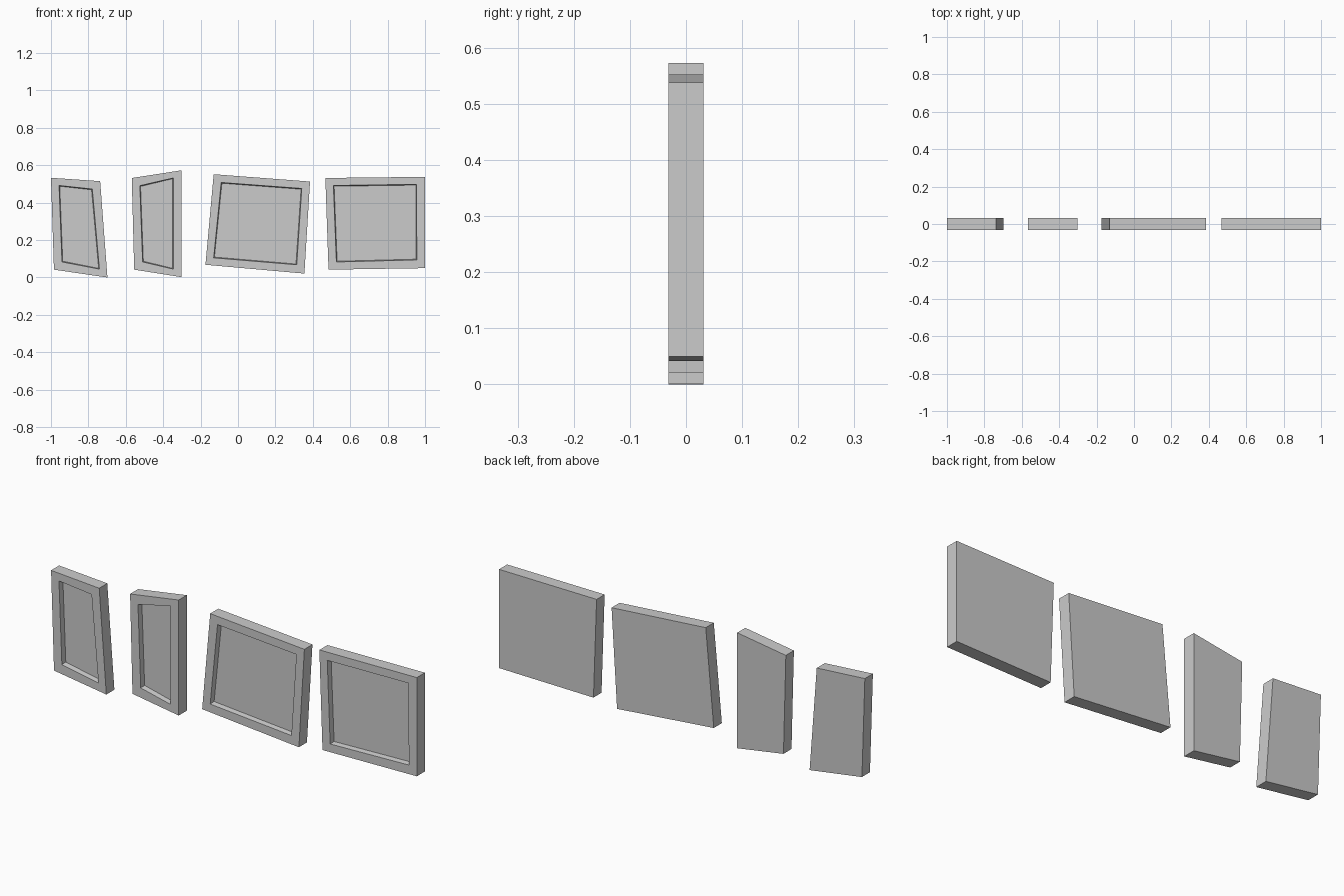
import bpy, bmesh
from mathutils import Vector

if "Cube" in bpy.data.objects:
    bpy.data.objects.remove(bpy.data.objects["Cube"])

HALF = 0.0315     # half thickness of each panel
DEPTH = 0.025     # depth of the front recess
TAPER = 0.004     # slight draft on the recess walls

# outer and recess outlines in (x, z): top left, top right, bottom right, bottom left
PANELS = {
    "narrow_panel_left": (
        [(-1, .533), (-.737, .515), (-.698, 0), (-.984, .042)],
        [(-.957, .492), (-.779, .473), (-.741, .045), (-.941, .083)]),
    "narrow_panel_right": (
        [(-.568, .532), (-.302, .573), (-.302, .002), (-.555, .042)],
        [(-.525, .491), (-.346, .532), (-.346, .045), (-.51, .083)]),
    "wide_panel_left": (
        [(-.13, .552), (.385, .513), (.355, .021), (-.174, .068)],
        [(-.09, .508), (.341, .476), (.314, .068), (-.13, .105)]),
    "wide_panel_right": (
        [(.467, .532), (1, .538), (1, .05), (.484, .042)],
        [(.51, .492), (.955, .498), (.956, .094), (.526, .083)]),
}


def shrink(outline, d):
    """Move each corner diagonally inward by d."""
    cx = sum(p[0] for p in outline) / 4
    cz = sum(p[1] for p in outline) / 4
    return [(x + (d if x < cx else -d), z + (d if z < cz else -d)) for x, z in outline]


def build_panel(name, outer, inner):
    bm = bmesh.new()
    # rings from back edge to front edge, recess rim and recess floor
    rings = [(outer, HALF), (outer, -HALF), (inner, -HALF),
             (shrink(inner, TAPER), -HALF + DEPTH)]
    loops = [[bm.verts.new(Vector((x, y, z))) for x, z in pts] for pts, y in rings]
    for a, b in zip(loops, loops[1:]):
        for i in range(4):
            j = (i + 1) % 4
            bm.faces.new((a[i], a[j], b[j], b[i]))
    # back and recess floor
    bm.faces.new(loops[0])
    bm.faces.new(loops[-1])
    bmesh.ops.recalc_face_normals(bm, faces=bm.faces)
    mesh = bpy.data.meshes.new(name)
    bm.to_mesh(mesh)
    bm.free()
    bpy.context.collection.objects.link(bpy.data.objects.new(name, mesh))


for name, (outer, inner) in PANELS.items():
    build_panel(name, outer, inner)
